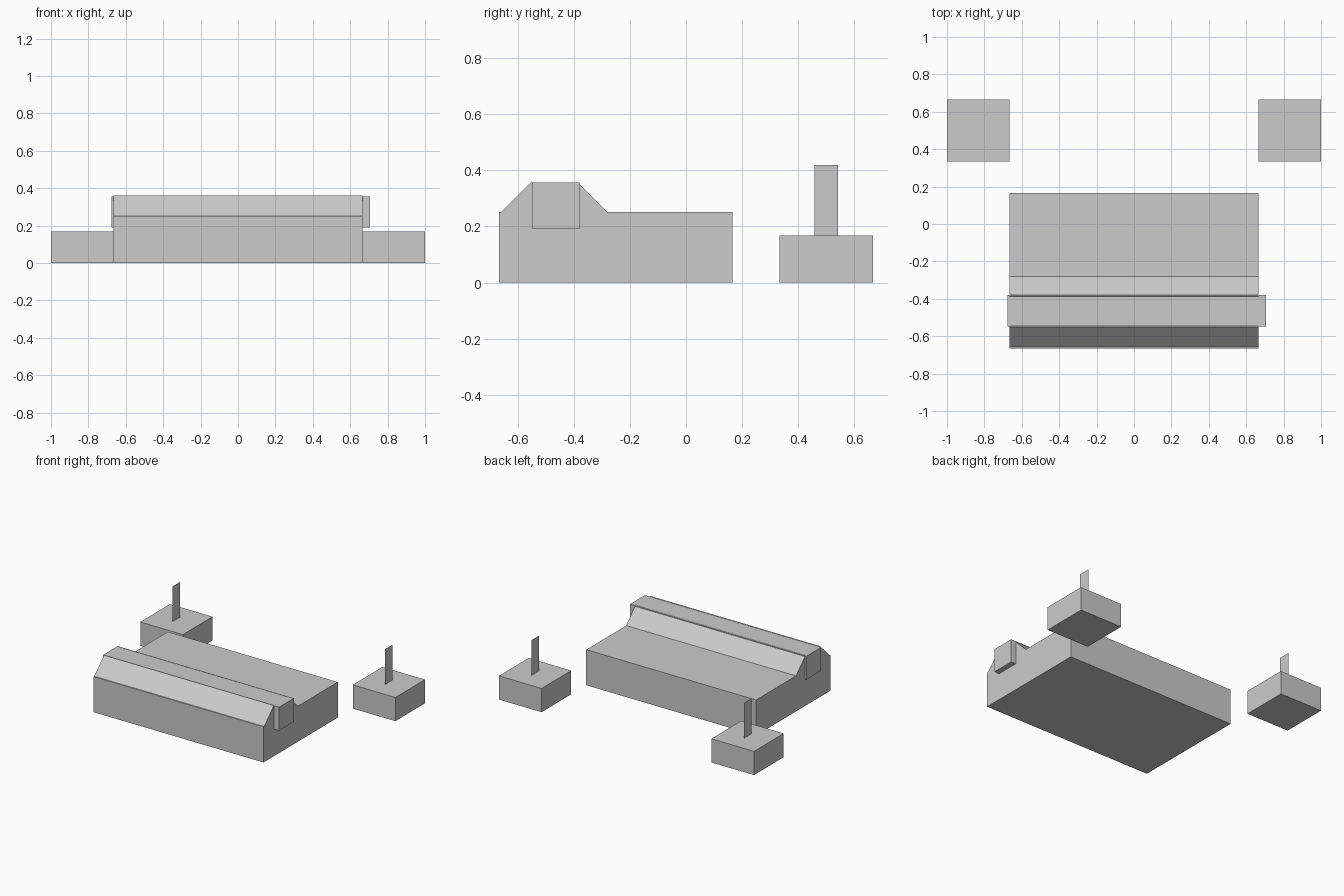
import bpy
import bmesh
from math import radians, sqrt
from mathutils import Matrix, Vector

default = bpy.data.objects.get("Cube")
if default:
    bpy.data.objects.remove(default, do_unlink=True)

# Single neutral grey
grey = bpy.data.materials.new("light_grey")
grey.use_nodes = True
grey.diffuse_color = (0.6, 0.6, 0.6, 1)
grey.node_tree.nodes["Principled BSDF"].inputs["Base Color"].default_value = (0.6, 0.6, 0.6, 1)


def finish(name, bm):
    mesh = bpy.data.meshes.new(name)
    bm.to_mesh(mesh)
    bm.free()
    mesh.materials.append(grey)
    obj = bpy.data.objects.new(name, mesh)
    bpy.context.collection.objects.link(obj)
    return obj


def box(name, low, high, tilt=0):
    """Box between two corners, tilted about its own x axis."""
    low, high = Vector(low), Vector(high)
    bm = bmesh.new()
    matrix = (Matrix.Translation((low + high) / 2)
              @ Matrix.Rotation(radians(tilt), 4, "X")
              @ Matrix.Diagonal((high - low).to_4d()))
    matrix[3][3] = 1
    bmesh.ops.create_cube(bm, size=1, matrix=matrix)
    return finish(name, bm)


def ridge(name, y, z, reach):
    """Long square bar on edge, half sunk into the platform."""
    h = reach / sqrt(2)
    return box(name, (-0.666, y - h, z - h), (0.666, y + h, z + h), 45)


# Main platform
box("platform", (-0.666, -0.666, 0), (0.666, 0.166, 0.252))

# Sloped ridges either side of the crossbar
ridge("front_ridge", -0.55, 0.25, 0.11)
ridge("back_ridge", -0.386, 0.252, 0.105)
box("crossbar", (-0.677, -0.547, 0.19), (0.705, -0.38, 0.356))

# Separate corner blocks, each with a thin upright blade
for side, x in (("left", 0.833), ("right", -0.833)):
    box(side + "_block", (x - 0.167, 0.334, 0), (x + 0.167, 0.666, 0.168))
    bm = bmesh.new()
    corners = [(0.458, 0.168), (0.541, 0.168), (0.541, 0.418), (0.458, 0.418)]
    bm.faces.new([bm.verts.new((x, y, z)) for y, z in corners])
    finish(side + "_blade", bm)
